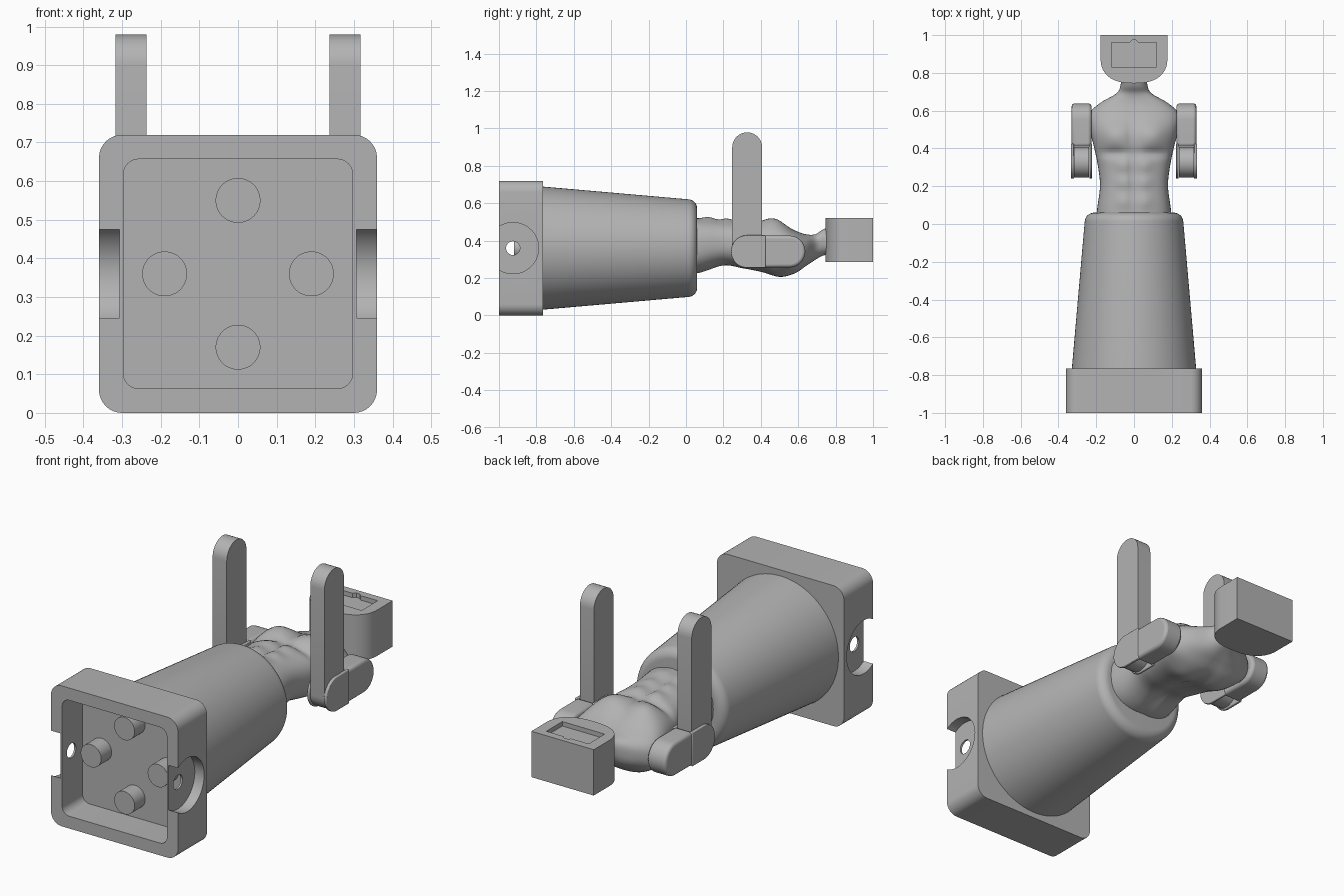
import bpy, bmesh, math
from mathutils import Vector

if "Cube" in bpy.data.objects:
    bpy.data.objects.remove(bpy.data.objects["Cube"], do_unlink=True)

grey = bpy.data.materials.new("plain grey")
grey.use_nodes = True
COLOUR = (0.45, 0.45, 0.45, 1)
grey.diffuse_color = COLOUR
grey.node_tree.nodes["Principled BSDF"].inputs["Base Color"].default_value = COLOUR

MID_Z = 0.36


def make(name, rings, bevel=0.0, angle=35):
    """Skin a list of equal rings, with capped ends."""
    bm = bmesh.new()
    loops = [[bm.verts.new(p) for p in ring] for ring in rings]
    n = len(loops[0])
    for a, b in zip(loops, loops[1:]):
        for i in range(n):
            j = (i + 1) % n
            bm.faces.new((a[i], a[j], b[j], b[i]))
    bm.faces.new(loops[0][::-1])
    bm.faces.new(loops[-1])
    bmesh.ops.recalc_face_normals(bm, faces=bm.faces)
    mesh = bpy.data.meshes.new(name)
    bm.to_mesh(mesh)
    bm.free()
    mesh.materials.append(grey)
    obj = bpy.data.objects.new(name, mesh)
    bpy.context.collection.objects.link(obj)
    if bevel:
        mod = obj.modifiers.new("soft_edges", "BEVEL")
        mod.width, mod.segments, mod.limit_method = bevel, 3, "ANGLE"
        mod.angle_limit = math.radians(40)
    smooth(obj, angle)
    return obj


def smooth(obj, angle=35):
    bpy.ops.object.select_all(action="DESELECT")
    obj.select_set(True)
    bpy.context.view_layer.objects.active = obj
    bpy.ops.object.shade_smooth_by_angle(angle=math.radians(angle))


def prism(name, profile, axis, lo, hi, bevel=0.0):
    """Extrude a flat profile along one axis."""
    place = {"x": lambda a, b, t: (t, a, b),
             "y": lambda a, b, t: (a, t, b),
             "z": lambda a, b, t: (a, b, t)}[axis]
    return make(name, [[place(a, b, t) for a, b in profile] for t in (lo, hi)], bevel)


def arc(cx, cy, r, start, end, n=16):
    steps = [math.radians(start + (end - start) * i / n) for i in range(n + 1)]
    return [(cx + r * math.cos(t), cy + r * math.sin(t)) for t in steps]


def circle(cx, cy, r, n=48):
    return arc(cx, cy, r, 0, 360, n)[:-1]


def rounded_rect(cx, cy, w, h, r):
    pts = []
    for k, (sx, sy) in enumerate([(1, 1), (-1, 1), (-1, -1), (1, -1)]):
        pts += arc(cx + sx * (w - r), cy + sy * (h - r), r, 90 * k, 90 * k + 90, 8)
    return pts


def cut(obj, cutters):
    for c in cutters:
        mod = obj.modifiers.new("cut", "BOOLEAN")
        mod.operation, mod.solver, mod.object = "DIFFERENCE", "EXACT", c
        bpy.ops.object.select_all(action="DESELECT")
        bpy.context.view_layer.objects.active = obj
        obj.select_set(True)
        bpy.ops.object.modifier_apply(modifier=mod.name)
        bpy.data.objects.remove(c, do_unlink=True)
    smooth(obj)


# Base block: open front cavity, round side recesses and a cross hole
base = prism("base_block", rounded_rect(0, MID_Z, 0.36, 0.36, 0.06), "y", -1, -0.765)
cutters = [prism("cavity_cutter", rounded_rect(0, MID_Z, 0.297, 0.297, 0.04), "y", -1.1, -0.835)]
for s in (-1, 1):
    cutters.append(prism("recess_cutter", circle(-0.925, MID_Z, 0.137), "x", s * 0.307, s * 0.45))
cutters.append(prism("hole_cutter", circle(-0.925, MID_Z, 0.037, 32), "x", -0.5, 0.5))
cut(base, cutters)

# Pegs inside the cavity
for label, x, z in (("top", 0, 0.19), ("bottom", 0, -0.19), ("left", 0.19, 0), ("right", -0.19, 0)):
    prism(label + "_peg", circle(x, MID_Z + z, 0.058), "y", -0.92, -0.82)

# Tapered round body with a rolled far edge
profile = [(0.33, -0.78), (0.329, -0.765)] + [(r, y) for r, y in arc(0.211, 0.01, 0.05, 4, 90, 10)]
make("tapered_body", [[(x, y, z) for x, z in circle(0, MID_Z, r, 96)] for r, y in profile])

# Torso sections: y, half width, back z, chest z
SECTIONS = [(0.0, 0.20, 0.22, 0.52), (0.08, 0.195, 0.228, 0.52), (0.2, 0.18, 0.265, 0.51),
            (0.3, 0.19, 0.25, 0.505), (0.4, 0.21, 0.232, 0.505), (0.5, 0.235, 0.212, 0.49),
            (0.58, 0.24, 0.225, 0.455), (0.64, 0.18, 0.262, 0.435), (0.69, 0.095, 0.295, 0.435),
            (0.73, 0.072, 0.318, 0.46), (0.78, 0.07, 0.33, 0.48)]


def section(k, t):
    get = lambda i: Vector(SECTIONS[max(0, min(i, len(SECTIONS) - 1))])
    a, b, c, d = (get(k + i) for i in (-1, 0, 1, 2))
    return 0.5 * (2 * b + (c - a) * t + (2 * a - 5 * b + 4 * c - d) * t ** 2
                  + (3 * b - a - 3 * c + d) * t ** 3)


def blob(x, y, cx, cy, rx, ry):
    return math.exp(-((x - cx) / rx) ** 2 - ((y - cy) / ry) ** 2)


def muscle(x, y, chest):
    x = abs(x)
    if chest:
        pecs = 0.028 * blob(x, y, 0.1, 0.47, 0.075, 0.065)
        crease = -0.02 * blob(x, y, 0.1, 0.375, 0.09, 0.025)
        midline = -0.014 * blob(x, y, 0, 0.32, 0.02, 0.26)
        abs_rows = sum(0.012 * blob(x, y, 0.055, cy, 0.04, 0.035) for cy in (0.12, 0.22, 0.31))
        return pecs + crease + midline + abs_rows
    spine = 0.02 * blob(x, y, 0, 0.35, 0.03, 0.22)
    blades = -0.012 * blob(x, y, 0.11, 0.5, 0.06, 0.08)
    return spine + blades


def power(v, p):
    return math.copysign(abs(v) ** p, v)


rings = []
for k in range(len(SECTIONS) - 1):
    for step in range(6):
        y, w, low, high = section(k, step / 6)
        ring = []
        for i in range(64):
            t = math.tau * i / 64
            x = w * power(math.cos(t), 0.8)
            up = math.sin(t)
            z = (low + high) / 2 + (high - low) / 2 * power(up, 0.8)
            z += muscle(x, y, up > 0) * min(1, abs(up) * 1.5)
            ring.append((x, y, z))
        rings.append(ring)
make("torso", rings, angle=80)

# Head block with a curved chin and a shallow face panel
chin = [(0.177 * power(math.cos(t), 0.8), 0.88 + 0.135 * power(math.sin(t), 0.85))
        for t in (math.pi + math.pi * i / 32 for i in range(33))]
head = prism("head", chin + [(0.177, 1), (-0.177, 1)], "z", 0.285, 0.52)
panel = [(-0.12, 0.83), (0.12, 0.83), (0.12, 0.96), (0.022, 0.96),
         (0.01, 0.973), (-0.01, 0.973), (-0.022, 0.96), (-0.12, 0.96)]
cut(head, [prism("panel_cutter", panel, "z", 0.497, 0.6)])

# Arms: upper arm, elbow hinge cheeks and raised forearm on each side
ELBOW_Y, ELBOW_Z = 0.327, 0.342
for side, s in (("right", -1), ("left", 1)):
    shoulder = [(0.41, 0.257)] + arc(0.553, 0.342, 0.085, -90, 90) + [(0.41, 0.427)]
    prism(side + "_upper_arm", shoulder, "x", s * 0.225, s * 0.33, 0.015)
    cheek = arc(ELBOW_Y, ELBOW_Z, 0.087, 90, 270, 24) + [(0.425, 0.255), (0.425, 0.429)]
    for part, a, b in (("inner", 0.222, 0.236), ("outer", 0.318, 0.334)):
        prism(side + "_" + part + "_elbow_cheek", cheek, "x", s * a, s * b, 0.004)
    forearm = arc(ELBOW_Y, 0.899, 0.08, 0, 180) + arc(ELBOW_Y, ELBOW_Z, 0.08, 180, 360)
    prism(side + "_forearm", forearm, "x", s * 0.237, s * 0.317)
